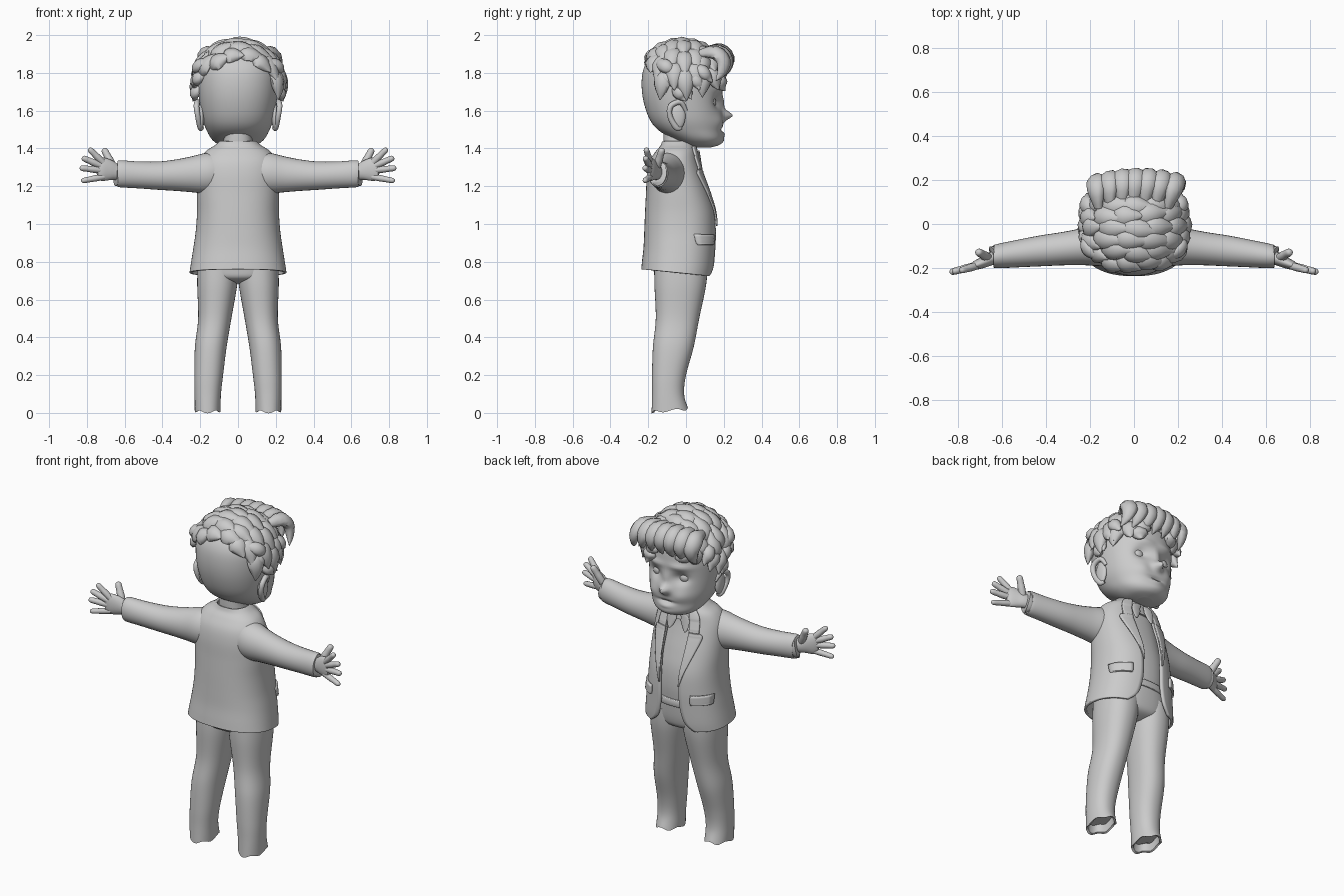
import bpy, bmesh, math, random
from mathutils import Vector

random.seed(4)
if "Cube" in bpy.data.objects:
    bpy.data.objects.remove(bpy.data.objects["Cube"])

grey = bpy.data.materials.new("plaster grey")
grey.use_nodes = True
grey.diffuse_color = (0.6, 0.6, 0.6, 1)
grey.node_tree.nodes["Principled BSDF"].inputs["Base Color"].default_value = (0.6, 0.6, 0.6, 1)


def finish(name, bm, mirror=False, solid=0.0, angle=50):
    bmesh.ops.recalc_face_normals(bm, faces=bm.faces)
    me = bpy.data.meshes.new(name)
    bm.to_mesh(me)
    bm.free()
    ob = bpy.data.objects.new(name, me)
    bpy.context.collection.objects.link(ob)
    me.materials.append(grey)
    if solid:
        mod = ob.modifiers.new("thickness", 'SOLIDIFY')
        mod.thickness, mod.offset = solid, 0
    if mirror:
        ob.modifiers.new("mirror", 'MIRROR').use_clip = False
    bpy.ops.object.select_all(action='DESELECT')
    ob.select_set(True)
    bpy.context.view_layer.objects.active = ob
    bpy.ops.object.shade_smooth_by_angle(angle=math.radians(angle))
    return ob


def spline(keys, n):
    """Smooth curve through tuples of any length."""
    out, last = [], len(keys) - 1
    for i in range(last):
        a, b, c, d = (keys[min(max(i + k, 0), last)] for k in (-1, 0, 1, 2))
        for s in range(n):
            t = s / n
            out.append(tuple(q + t * ((r - p) / 2 + t * ((p - 2.5 * q + 2 * r - w / 2)
                       + t * (1.5 * (q - r) + (w - p) / 2))) for p, q, r, w in zip(a, b, c, d)))
    return out + [tuple(keys[-1])]


def loft(bm, rings, closed=True, caps=(True, True)):
    rows = [[bm.verts.new(p) for p in r] for r in rings]
    n = len(rows[0])
    for a, b in zip(rows, rows[1:]):
        for i in range(n if closed else n - 1):
            j = (i + 1) % n
            bm.faces.new((a[i], a[j], b[j], b[i]))
    for row, cap in zip((rows[0], rows[-1]), caps):
        if cap and closed:
            bm.faces.new(row)


def tube(bm, keys, ref, n=4, sides=14, caps=(True, True)):
    """keys: x, y, z, width radius, thickness radius; ref: thickness direction."""
    pts = spline(keys, n)
    rings = []
    for i, p in enumerate(pts):
        here = Vector(p[:3])
        tan = (Vector(pts[min(i + 1, len(pts) - 1)][:3]) - Vector(pts[max(i - 1, 0)][:3])).normalized()
        side = tan.cross(ref).normalized()
        up = side.cross(tan)
        rings.append([here + side * (p[3] * math.cos(a)) + up * (p[4] * math.sin(a))
                      for a in (math.tau * k / sides for k in range(sides))])
    loft(bm, rings, True, caps)


def spow(v, e):
    return math.copysign(abs(v) ** e, v)


def point(sec, t, e=0.85):
    """Point on a rounded cross-section: height, half width, back, front."""
    z, hx, yb, yf = sec[:4]
    return Vector((hx * spow(math.cos(t), e), (yb + yf) / 2 + (yf - yb) / 2 * spow(math.sin(t), e), z))


def body(name, keys, n=6, sides=48, e=0.85):
    bm = bmesh.new()
    loft(bm, [[point(s, math.tau * k / sides, e) for k in range(sides)] for s in spline(keys, n)])
    return finish(name, bm)


def ball(bm, centre, radii):
    made = bmesh.ops.create_uvsphere(bm, u_segments=24, v_segments=16, radius=1)["verts"]
    bmesh.ops.scale(bm, vec=radii, verts=made)
    bmesh.ops.translate(bm, vec=centre, verts=made)


# Head with nose, sockets, brows, cheeks, mouth and chin raised from the front
head = [(1.405, .04, .04, .13), (1.42, .10, -.01, .175), (1.45, .14, -.07, .195), (1.5, .168, -.15, .195),
        (1.56, .19, -.195, .195), (1.65, .205, -.225, .19), (1.74, .212, -.235, .19), (1.82, .208, -.225, .18),
        (1.88, .18, -.19, .15), (1.92, .13, -.13, .10), (1.94, .04, -.05, .03)]
features = [(0, 1.575, .028, .026, .052), (0, 1.64, .02, .04, .012), (.085, 1.645, .04, .032, -.032),
            (.085, 1.715, .06, .018, .012), (.1, 1.54, .05, .04, .014), (0, 1.5, .05, .009, -.014),
            (0, 1.475, .04, .012, .008), (0, 1.44, .05, .025, .008)]
bm = bmesh.new()
rings = []
for s in spline(head, 8):
    ring = [point(s, math.tau * k / 96, .92) for k in range(96)]
    for k, p in enumerate(ring):
        w = max(0, math.sin(math.tau * k / 96))
        p.y += w * sum(a * math.exp(-((abs(p.x) - fx) / sx) ** 2 - ((p.z - fz) / sz) ** 2)
                       for fx, fz, sx, sz, a in features)
    rings.append(ring)
loft(bm, rings)
finish("head", bm)

bm = bmesh.new()
ball(bm, (.085, .125, 1.645), (.038, .035, .034))
finish("eyes", bm, mirror=True)
bm = bmesh.new()
ball(bm, (.195, -.045, 1.57), (.018, .042, .07))
tube(bm, [(.195, 0, 1.6, .01, .01), (.212, -.03, 1.645, .014, .014), (.22, -.08, 1.625, .015, .015),
          (.213, -.085, 1.57, .014, .014), (.2, -.05, 1.51, .016, .014), (.19, -.025, 1.51, .01, .01)], Vector((1, 0, 0)))
finish("ears", bm, mirror=True)
body("neck", [(1.34, .11, -.13, .06), (1.4, .085, -.12, .05), (1.46, .075, -.12, .05), (1.52, .08, -.12, .06)])

# Hair: tufts combed across the scalp, a front quiff and side curls
bm = bmesh.new()
centre = Vector((0, -.02, 1.725))


def scalp(a, b, r):
    a, b = math.radians(a), math.radians(b)
    return centre + Vector((.222 * math.cos(b) * math.cos(a), .222 * math.sin(b),
                            .222 * math.cos(b) * math.sin(a))) * r


def tuft(path, width, thick):
    shape = (.5, 1, 1, .65, .05)
    keys = [tuple(p) + (width * s, thick * s) for p, s in zip(path, shape)]
    tube(bm, keys, path[2] - centre, n=3, sides=8)


for row, b in enumerate(range(-40, 61, 14)):
    for a in range(172 - 9 * (row % 2), 15, -27):
        if b < -30 and not 45 < a < 150:
            continue
        sweep, turn = 42 + random.uniform(-5, 8), random.uniform(-9, 5)
        lifts = (.95, 1.03, 1.06, 1.09, 1.15 + random.uniform(-.02, .03))
        tuft([scalp(a - sweep * i / 4, b + turn * i / 4, r) for i, r in enumerate(lifts)], .048, .032)
for i in range(7):
    x = -.19 + .062 * i
    drop = .5 * x * x
    tuft([Vector((x * f + .03 * k / 4, y - 1.6 * drop, z - drop)) for k, (f, y, z) in enumerate(
        ((.85, .10, 1.92), (.95, .18, 1.925), (1, .225, 1.88), (1.05, .215, 1.82), (1.1, .185, 1.775)))], .045, .032)
for side in (-1, 1):
    for y, z, dy, dz in ((-.15, 1.86, .1, -.06), (-.10, 1.82, .08, -.12), (-.04, 1.79, .07, -.13), (.02, 1.81, .08, -.11),
                         (-.06, 1.73, .06, -.08), (.06, 1.84, .08, -.09), (-.13, 1.80, .06, -.07)):
        tuft([Vector((side * (.195 - 1.2 * abs(y + dy * k / 4) ** 2 + out), y + dy * k / 4, z + dz * k / 4))
              for k, out in enumerate((-.01, .022, .036, .035, .045))], .036, .026)
finish("hair", bm, angle=60)

# Jacket shell, open down the front
jacket = spline([(.745, .25, -.23, .14, .14), (.79, .243, -.226, .147, .09), (.87, .23, -.218, .152, .065),
                 (.96, .217, -.214, .155, .06), (1.06, .21, -.21, .148, .065), (1.16, .21, -.205, .12, .075),
                 (1.26, .207, -.2, .085, .075), (1.33, .195, -.185, .062, .075), (1.38, .165, -.155, .05, .06),
                 (1.41, .12, -.13, .04, .05), (1.435, .09, -.12, .03, .045)], 6)


def edge_angle(sec, x):
    return math.acos(min(1, (x / sec[1]) ** (1 / .85)))


def hem(p):
    p.z -= .1 * (p.y + .08) * max(0, 1 - (p.z - .745) / .2)
    return p


bm = bmesh.new()
rings = []
for s in jacket:
    t0 = edge_angle(s, s[4])
    rings.append([hem(point(s, t0 - (math.pi + 2 * t0) * k / 64)) for k in range(65)])
loft(bm, rings, closed=False)
finish("jacket", bm, solid=.014)


def plate(name, keys, off, thick=.009, n=6):
    """Raised cloth panel that follows the jacket front: height, inner x, outer x."""
    bm = bmesh.new()
    rings = []
    for z, x0, x1 in spline(keys, n):
        s = min(jacket, key=lambda q: abs(q[0] - z))
        s2 = (z,) + s[1:]
        rings.append([point(s2, edge_angle(s, x0 + (x1 - x0) * k / 6)) * 1 + Vector((.25 * off, off, 0)) for k in range(7)])
    loft(bm, rings, closed=False)
    finish(name, bm, mirror=True, solid=thick)


plate("lapels", [(.99, .058, .062), (1.08, .062, .09), (1.18, .07, .125), (1.27, .073, .15), (1.29, .073, .12)], .013)
plate("jacket_collar", [(1.29, .074, .13), (1.34, .07, .125), (1.38, .06, .115), (1.41, .05, .09)], .014)
plate("pocket_flaps", [(.89, .13, .212), (.90, .125, .215), (.945, .125, .213)], .014, .012, 3)

# Shirt, belt and trousers
body("shirt", [(.84, .17, -.17, .118), (.95, .17, -.17, .128), (1.06, .17, -.17, .122), (1.16, .165, -.165, .098),
               (1.26, .16, -.16, .068), (1.33, .14, -.14, .05), (1.39, .09, -.12, .045)])
bm = bmesh.new()
tube(bm, [(.012, .066, 1.385, .006, .004), (.04, .07, 1.36, .03, .006), (.05, .078, 1.31, .02, .006),
          (.052, .085, 1.285, .004, .004)], Vector((0, 1, 0)))
finish("shirt_collar", bm, mirror=True)
body("belt", [(.845, .18, -.18, .13), (.85, .184, -.184, .134), (.88, .184, -.184, .134), (.885, .18, -.18, .13)], 2)
body("hips", [(.685, .06, -.08, .04), (.71, .17, -.155, .095), (.76, .21, -.172, .115), (.86, .19, -.175, .125)])

leg = [(.105, -.025, .80, .108, .14), (.11, -.03, .68, .106, .137), (.123, -.045, .5, .088, .115),
       (.144, -.067, .35, .084, .108), (.155, -.09, .2, .076, .09), (.16, -.095, .1, .07, .085),
       (.161, -.086, .012, .068, .096)]
bm = bmesh.new()
rings = []
for cx, cy, z, rx, ry in spline(leg, 6):
    ragged = max(0, 1 - z / .08)
    rings.append([Vector((cx + rx * spow(math.cos(t), .9), cy + ry * spow(math.sin(t), .9),
                          z + ragged * (.009 * math.sin(t) + .008 * math.sin(5 * t))))
                  for t in (math.tau * k / 40 for k in range(40))])
for shrink, lift in ((.86, .004), (.8, .05)):
    mid = sum(rings[-1], Vector()) / 40 if shrink > .85 else mid
    rings.append([Vector((mid.x + (p.x - mid.x) * shrink, mid.y + (p.y - mid.y) * shrink, p.z + lift))
                  for p in rings[len(spline(leg, 6)) - 1]])
loft(bm, rings)
finish("trouser_legs", bm, mirror=True)

# Sleeves with recessed cuffs
bm = bmesh.new()
tube(bm, [(.08, -.085, 1.275, .085, .10), (.16, -.095, 1.268, .095, .108), (.25, -.105, 1.262, .082, .094),
          (.33, -.113, 1.258, .075, .083), (.42, -.122, 1.256, .07, .075), (.53, -.135, 1.26, .062, .071),
          (.625, -.147, 1.266, .054, .071), (.632, -.147, 1.266, .046, .062), (.6, -.145, 1.266, .042, .056)],
     Vector((0, 0, 1)), n=5, sides=28)
finish("sleeves", bm, mirror=True)

# Hands: palm, four fingers and a thumb
bm = bmesh.new()
tube(bm, [(.58, -.147, 1.27, .03, .04), (.64, -.155, 1.275, .03, .042), (.68, -.172, 1.285, .026, .055),
          (.72, -.188, 1.29, .021, .062), (.745, -.197, 1.29, .012, .05)], Vector((0, 0, 1)), sides=20)
fingers = [((.715, -.19, 1.325), (.79, -.212, 1.40), .017), ((.73, -.193, 1.31), (.826, -.217, 1.352), .0175),
           ((.73, -.193, 1.285), (.838, -.22, 1.297), .017), ((.71, -.188, 1.25), (.83, -.22, 1.228), .016),
           ((.66, -.155, 1.30), (.712, -.125, 1.40), .02)]
for a, b, r in fingers:
    a, b = Vector(a), Vector(b)
    steps = ((0, 1), (.35, 1.05), (.6, .95), (.85, .9), (.96, .65), (1, .15))
    tube(bm, [tuple(a.lerp(b, f)) + (r * s, r * s) for f, s in steps], Vector((0, 1, 0)), n=3, sides=12)
finish("hands", bm, mirror=True)
